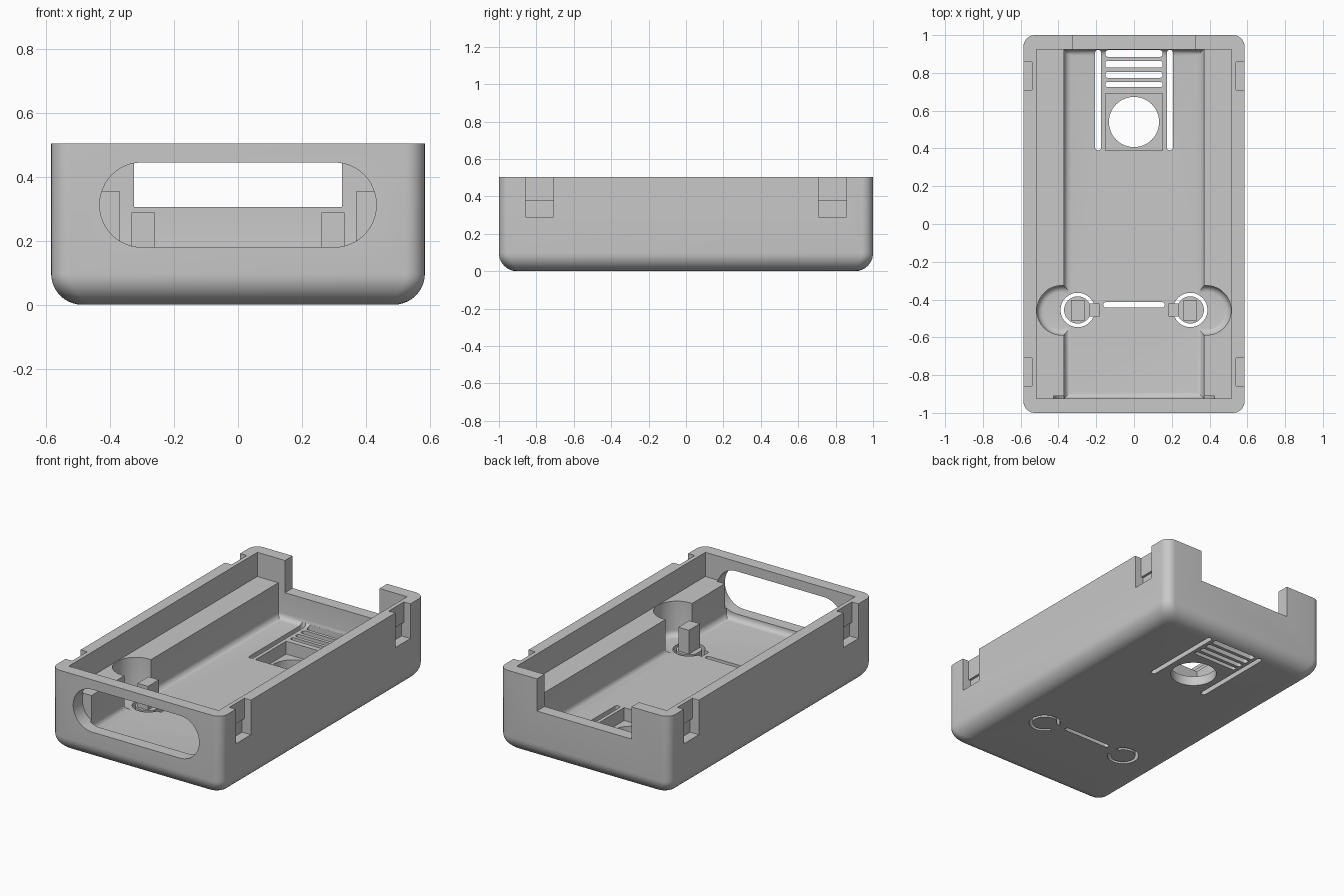
import bpy, bmesh, math
from mathutils import Matrix

if "Cube" in bpy.data.objects:
    bpy.data.objects.remove(bpy.data.objects["Cube"])

grey = bpy.data.materials.new("grey plastic")
grey.diffuse_color = (0.58, 0.58, 0.58, 1)
grey.use_nodes = True
grey.node_tree.nodes["Principled BSDF"].inputs["Base Color"].default_value = grey.diffuse_color


def arc(cx, cy, r, a0, a1, n=24):
    return [(cx + r * math.cos(math.radians(a0 + (a1 - a0) * i / n)),
             cy + r * math.sin(math.radians(a0 + (a1 - a0) * i / n))) for i in range(n + 1)]


def rounded(x0, x1, y0, y1, r, n=8):
    return (arc(x1 - r, y0 + r, r, -90, 0, n) + arc(x1 - r, y1 - r, r, 0, 90, n)
            + arc(x0 + r, y1 - r, r, 90, 180, n) + arc(x0 + r, y0 + r, r, 180, 270, n))


def rect(x0, x1, y0, y1):
    return [(x0, y0), (x1, y0), (x1, y1), (x0, y1)]


def channel(d):
    """Channel outline with a round bay on each side, shrunk by d."""
    x, y, r, c = 0.37 - d, 0.925 - d, 0.131 - d, 0.383
    t = math.degrees(math.acos((x - c) / r))
    return ([(-x, -y), (x, -y)] + arc(c, -0.457, r, -t, t, 32)
            + [(x, y), (-x, y)] + arc(-c, -0.457, r, 180 - t, 180 + t, 32))


def loft(name, loops, matrix=None):
    """Closed solid through stacked outlines given as (points, z)."""
    bm = bmesh.new()
    rows = [[bm.verts.new((x, y, z)) for x, y in pts] for pts, z in loops]
    n = len(rows[0])
    for a, b in zip(rows, rows[1:]):
        for i in range(n):
            bm.faces.new((a[i], a[(i + 1) % n], b[(i + 1) % n], b[i]))
    bm.faces.new(rows[0][::-1])
    bm.faces.new(rows[-1])
    if matrix:
        bm.transform(matrix)
    bmesh.ops.remove_doubles(bm, verts=bm.verts, dist=1e-6)
    bmesh.ops.recalc_face_normals(bm, faces=bm.faces)
    me = bpy.data.meshes.new(name)
    bm.to_mesh(me)
    bm.free()
    me.materials.append(grey)
    ob = bpy.data.objects.new(name, me)
    bpy.context.collection.objects.link(ob)
    return ob


def cut_loops(loops, matrix=None):
    """Subtract a lofted solid from the case."""
    c = loft("cutter", loops, matrix)
    c.hide_render = True
    m = case.modifiers.new("cut", 'BOOLEAN')
    m.operation, m.solver, m.object = 'DIFFERENCE', 'EXACT', c
    bpy.context.view_layer.objects.active = case
    bpy.ops.object.modifier_apply(modifier=m.name)
    bpy.data.objects.remove(c)


def cut(pts, z0, z1, matrix=None):
    cut_loops([(pts, z0), (pts, z1)], matrix)


def quarter(r, n):
    """Inset and height pairs of a quarter round, from the bottom up."""
    return [(r * (1 - math.sin(math.pi / 2 * i / n)), r * (1 - math.cos(math.pi / 2 * i / n)))
            for i in range(n + 1)]


# Outer shell with rounded lower edge
FLOOR, THIN = 0.14, 0.06
loops = [(rounded(-0.585 + d, 0.585 - d, -1 + d, 1 - d, 0.06), z) for d, z in quarter(0.097, 10)]
loops.append((rounded(-0.585, 0.585, -1, 1, 0.06), 0.505))
case = loft("case", loops)

# Upper cavity, then deep channel with round bays and a filleted floor
cut(rect(-0.515, 0.515, -0.925, 0.925), 0.355, 0.7)
cut_loops([(channel(d), FLOOR + z) for d, z in quarter(0.035, 6)] + [(channel(0), 0.45)])

# Back notch and front window
cut(rect(-0.325, 0.325, 0.9, 1.1), 0.305, 0.7)
cut(rounded(-0.433, 0.433, 0.18, 0.445, 0.132, 12), 0.91, 1.1,
    matrix=Matrix.Rotation(math.radians(90), 4, 'X'))

# Side clip notches with a deeper catch below
for s in (-1, 1):
    for y in (-0.783, 0.783):
        for inner, z0, z1 in ((0.54, 0.29, 0.7), (0.525, 0.29, 0.378)):
            xs = sorted((s * inner, s * 0.7))
            cut(rect(xs[0], xs[1], y - 0.074, y + 0.074), z0, z1)

# Floor vents: long side slots, cross slots, centre slot
for s in (-1, 1):
    cut(rounded(s * 0.19 - 0.016, s * 0.19 + 0.016, 0.39, 0.922, 0.015, 4), -0.1, 0.3)
for y0, y1 in ((0.885, 0.92), (0.828, 0.864), (0.774, 0.806), (0.725, 0.752)):
    cut(rounded(-0.152, 0.152, y0, y1, 0.013, 4), -0.1, 0.3)
cut(rounded(-0.163, 0.163, -0.442, -0.414, 0.013, 4), -0.1, 0.3)

# Square recess with round hole
cut(rect(-0.152, 0.152, 0.39, 0.69), THIN, 0.3)
cut(arc(0, 0.54, 0.133, 0, 352.5, 47), -0.1, 0.3)

# Flexible buttons: open ring slot, thinned hinge, square post
for s, name in ((-1, "left"), (1, "right")):
    cx, mid = s * 0.298, 0 if s > 0 else 180
    ring = (arc(cx, -0.455, 0.091, mid - 157, mid + 157, 40)
            + arc(cx, -0.455, 0.072, mid + 152, mid - 152, 40))
    cut(ring, -0.1, 0.3)
    xs = sorted((s * 0.185, s * 0.232))
    cut(rect(xs[0], xs[1], -0.49, -0.42), THIN, 0.3)
    loft(name + "_button_post", [(rect(cx - 0.036, cx + 0.036, -0.51, -0.402), z)
                                 for z in (FLOOR - 0.02, 0.288)])

# Smooth rounded surfaces, keep edges crisp
bpy.ops.object.select_all(action='DESELECT')
case.select_set(True)
bpy.context.view_layer.objects.active = case
bpy.ops.object.shade_smooth_by_angle(angle=math.radians(30))
